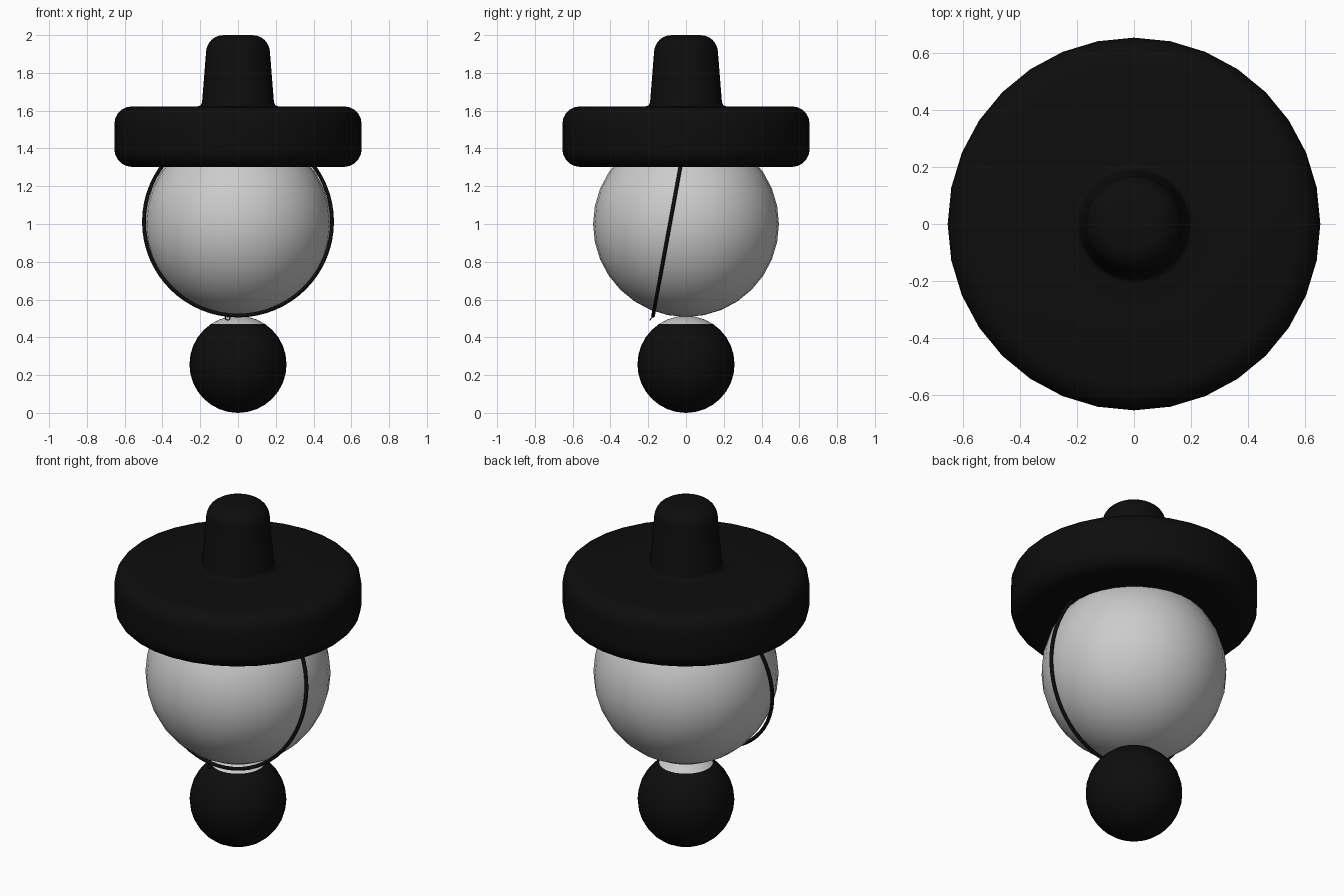
import bpy, math
from math import sin, cos, pi, radians

if "Cube" in bpy.data.objects:
    bpy.data.objects.remove(bpy.data.objects["Cube"])

def material(name, v):
    m = bpy.data.materials.new(name)
    m.diffuse_color = (v, v, v, 1)
    m.use_nodes = True
    m.node_tree.nodes["Principled BSDF"].inputs["Base Color"].default_value = m.diffuse_color
    return m

black = material("black", 0.004)
pale = material("pale", 0.8)

def finish(name, *mats):
    ob = bpy.context.object
    ob.name = name
    for m in mats:
        ob.data.materials.append(m)
    for p in ob.data.polygons:
        p.use_smooth = True
    return ob

def corner(cx, cz, r, a0, a1, n=5):
    """Points of a rounded profile corner."""
    angles = [radians(a0 + (a1 - a0) * i / n) for i in range(n + 1)]
    return [(cx + r * cos(a), cz + r * sin(a)) for a in angles]

def lathe(name, profile, mat, n=32):
    """Revolve an (r, z) profile, closing both ends with a pole."""
    verts = [(r * cos(2 * pi * k / n), r * sin(2 * pi * k / n), z)
             for r, z in profile[1:-1] for k in range(n)]
    rows = len(profile) - 2
    faces = [(j * n + k, j * n + (k + 1) % n, (j + 1) * n + (k + 1) % n, (j + 1) * n + k)
             for j in range(rows - 1) for k in range(n)]
    bottom, top = len(verts), len(verts) + 1
    verts += [(0, 0, profile[0][1]), (0, 0, profile[-1][1])]
    faces += [(bottom, (k + 1) % n, k) for k in range(n)]
    last = (rows - 1) * n
    faces += [(top, last + k, last + (k + 1) % n) for k in range(n)]
    me = bpy.data.meshes.new(name)
    me.from_pydata(verts, [], faces)
    ob = bpy.data.objects.new(name, me)
    bpy.context.collection.objects.link(ob)
    bpy.context.view_layer.objects.active = ob
    return finish(name, mat)

# Head
bpy.ops.mesh.primitive_uv_sphere_add(segments=32, ring_count=16, radius=0.492, location=(0, 0, 1.0))
finish("head", pale)

# Body ball with a pale cap on its top three rings
bpy.ops.mesh.primitive_uv_sphere_add(segments=32, ring_count=16, radius=0.257, location=(0, 0, 0.257))
body = finish("body", black, pale)
for p in body.data.polygons:
    if p.center.z > 0.257 * cos(radians(33.75)):
        p.material_index = 1

# Hat: wide rounded brim and tapered crown in one profile
profile = [(0, 1.302), (0.30, 1.302)]
profile += corner(0.56, 1.397, 0.095, -90, 0)
profile += corner(0.56, 1.528, 0.095, 0, 90)
profile += [(0.30, 1.623)]
profile += corner(0.215, 1.648, 0.025, 270, 185, 4)
profile += corner(0.077, 1.908, 0.092, 5, 90, 6)
profile += [(0, 2.0)]
lathe("hat", profile, black)

# Chin strap, leaning forward at the bottom
tilt = math.atan2(0.145, 0.79)
bpy.ops.mesh.primitive_torus_add(major_segments=64, minor_segments=10, major_radius=0.498, minor_radius=0.01,
                                 location=(0, -0.083, 1.012), rotation=(pi / 2 - tilt, 0, 0))
strap = finish("chin_strap", black)
strap.scale.y = 1.014

# Tiny loop under the strap
bpy.ops.mesh.primitive_torus_add(major_segments=16, minor_segments=6, major_radius=0.013, minor_radius=0.003,
                                 location=(-0.055, -0.183, 0.502), rotation=(radians(55), 0, 0))
finish("strap_loop", black)
